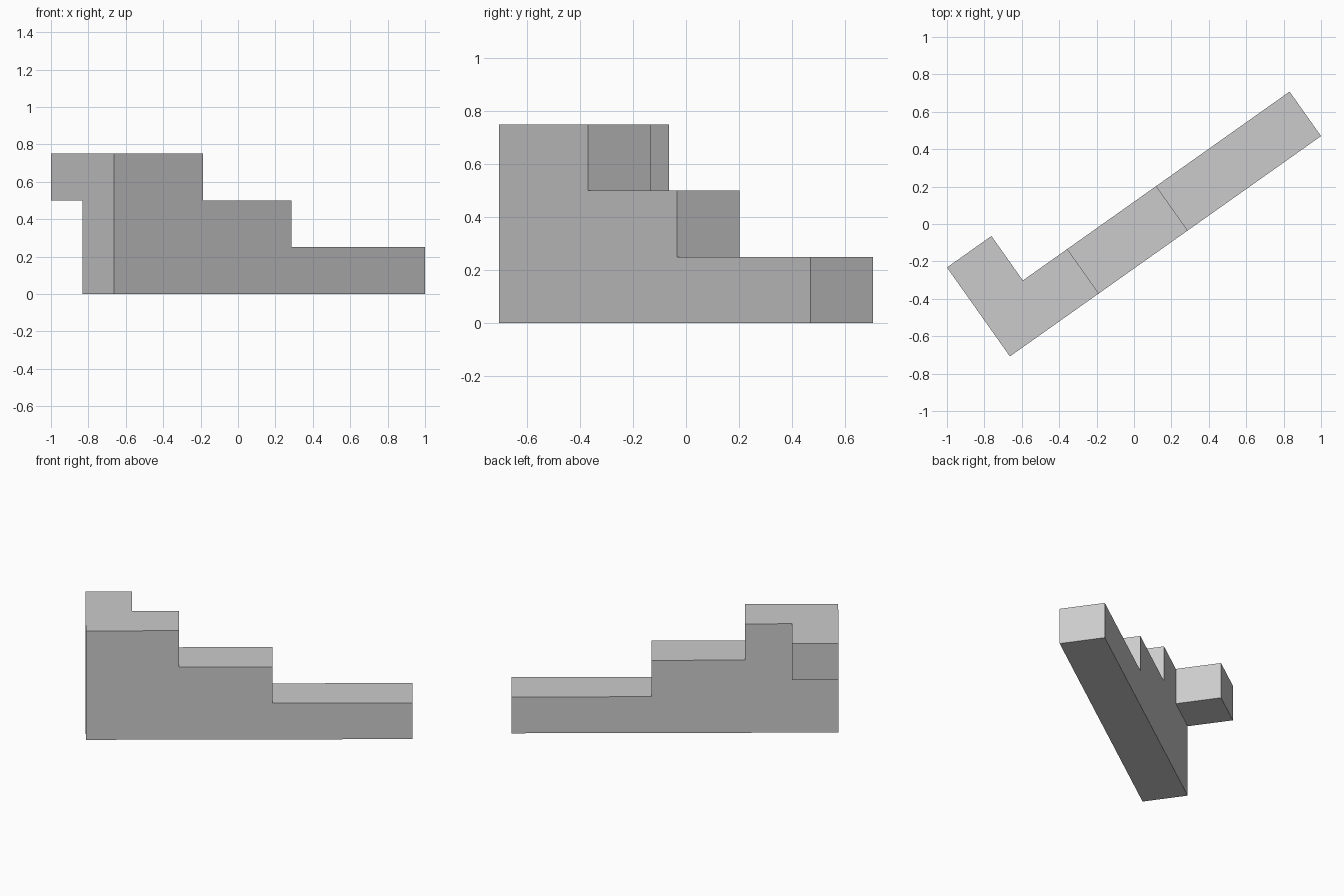
import bpy, bmesh, math
from mathutils import Matrix, Vector

cube = bpy.data.objects.get("Cube")
if cube:
    bpy.data.objects.remove(cube, do_unlink=True)

ANGLE = math.radians(35.3)   # turn of the wall about z
UNIT = 0.2912                # horizontal grid size
STEP = 0.25                  # height of one step

grey = bpy.data.materials.new("plain grey")
grey.use_nodes = True
colour = (0.6, 0.6, 0.6, 1)
grey.diffuse_color = colour
grey.node_tree.nodes["Principled BSDF"].inputs["Base Color"].default_value = colour

bm = bmesh.new()
grid = {}


def profile_face(points):
    """Face in the wall's front plane, sharing corners between calls."""
    for p in points:
        if p not in grid:
            grid[p] = bm.verts.new((p[0] * UNIT, 0, p[1] * STEP))
    return bm.faces.new([grid[p] for p in points])


def extrude_back(faces):
    """Extrude faces one unit backwards."""
    new = bmesh.ops.extrude_face_region(bm, geom=faces)["geom"]
    verts = [g for g in new if isinstance(g, bmesh.types.BMVert)]
    bmesh.ops.translate(bm, verts=verts, vec=(0, UNIT, 0))
    return [g for g in new if isinstance(g, bmesh.types.BMFace)]


# Stepped wall, with the square where the arm leaves it
stairs = profile_face([(0, 0), (7, 0), (7, 1), (4, 1), (4, 2), (2, 2),
                       (2, 3), (1, 3), (1, 2), (0, 2)])
corner = profile_face([(0, 2), (1, 2), (1, 3), (0, 3)])
back = extrude_back([stairs, corner])

# Raised arm at the back of the tall end
extrude_back([min(back, key=lambda f: f.calc_area())])

bmesh.ops.recalc_face_normals(bm, faces=bm.faces[:])
bmesh.ops.dissolve_limit(bm, angle_limit=0.01, verts=bm.verts[:], edges=bm.edges[:])

# Turn the wall and centre it
bm.transform(Matrix.Rotation(ANGLE, 4, "Z"))
xs = [v.co.x for v in bm.verts]
ys = [v.co.y for v in bm.verts]
centre = Vector((min(xs) + max(xs), min(ys) + max(ys), 0)) / 2
bmesh.ops.translate(bm, verts=bm.verts[:], vec=-centre)

mesh = bpy.data.meshes.new("stepped_wall")
bm.to_mesh(mesh)
bm.free()
mesh.materials.append(grey)
wall = bpy.data.objects.new("stepped_wall", mesh)
bpy.context.collection.objects.link(wall)
